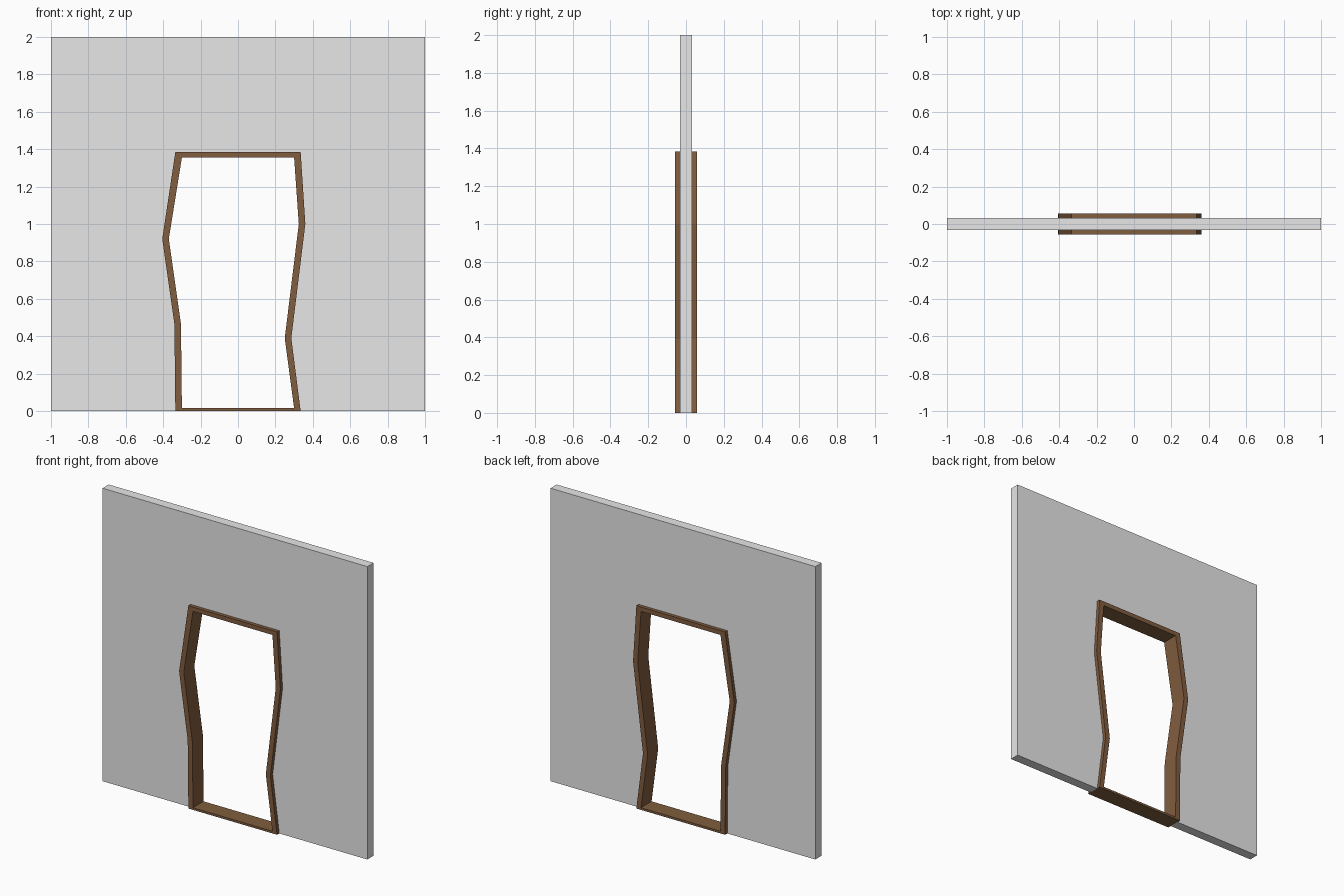
import bpy, bmesh

cube = bpy.data.objects.get("Cube")
if cube:
    bpy.data.objects.remove(cube, do_unlink=True)

WALL_HALF = 0.033
FRAME_HALF = 0.057


def material(name, color):
    m = bpy.data.materials.new(name)
    m.use_nodes = True
    m.diffuse_color = (*color, 1)
    bsdf = next(n for n in m.node_tree.nodes if n.type == 'BSDF_PRINCIPLED')
    bsdf.inputs["Base Color"].default_value = (*color, 1)
    return m


def extrude_sheet(name, polygons, half, mat):
    """Thicken flat (x, z) polygons, which may share edges, along y."""
    bm = bmesh.new()
    for poly in polygons:
        bm.faces.new([bm.verts.new((x, -half, z)) for x, z in poly])
    bmesh.ops.remove_doubles(bm, verts=bm.verts[:], dist=0.0001)
    result = bmesh.ops.extrude_face_region(bm, geom=bm.faces[:], use_keep_orig=True)
    moved = [g for g in result["geom"] if isinstance(g, bmesh.types.BMVert)]
    bmesh.ops.translate(bm, verts=moved, vec=(0, 2 * half, 0))
    bmesh.ops.recalc_face_normals(bm, faces=bm.faces[:])
    mesh = bpy.data.meshes.new(name)
    bm.to_mesh(mesh)
    bm.free()
    mesh.materials.append(mat)
    obj = bpy.data.objects.new(name, mesh)
    bpy.context.collection.objects.link(obj)
    return obj


plaster = material("grey_plaster", (0.8, 0.8, 0.8))
wood = material("brown_wood", (0.22, 0.11, 0.05))

# Crooked doorway outlines, from the left foot up, across and down
outer = [(-0.335, 0), (-0.34, 0.465), (-0.405, 0.92), (-0.335, 1.385),
         (0.335, 1.385), (0.36, 1.0), (0.285, 0.39), (0.335, 0)]
inner = [(-0.3, 0.015), (-0.305, 0.465), (-0.37, 0.92), (-0.3, 1.355),
         (0.3, 1.355), (0.325, 1.0), (0.25, 0.39), (0.3, 0.015)]

# Wall slab, split above the doorway into two sides and a lintel
left_side = [(-1, 0), *outer[:4], (-0.335, 2), (-1, 2)]
right_side = [(1, 0), (1, 2), (0.335, 2), *outer[4:]]
lintel = [outer[3], outer[4], (0.335, 2), (-0.335, 2)]
extrude_sheet("wall", [left_side, lintel, right_side], WALL_HALF, plaster)

# Door frame, one mitred board per side of the outline, sill included
boards = []
for i in range(len(outer)):
    j = (i + 1) % len(outer)
    boards.append([outer[i], outer[j], inner[j], inner[i]])
extrude_sheet("door_frame", boards, FRAME_HALF, wood)
